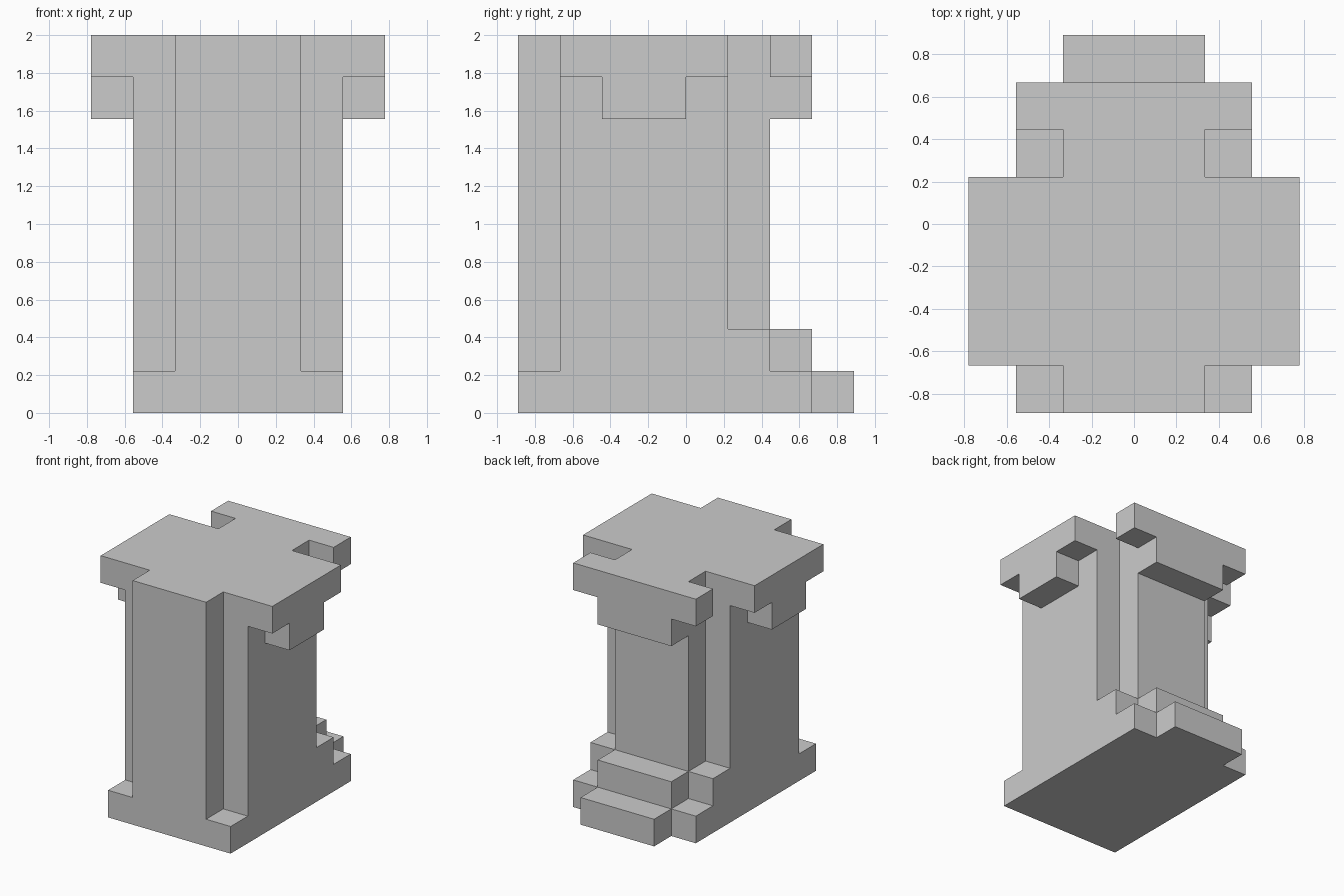
import bpy, bmesh
from mathutils import Vector

if "Cube" in bpy.data.objects:
    bpy.data.objects.remove(bpy.data.objects["Cube"])

U = 2 / 9  # one block of the grid

# Parts as (half width, y from, y to, z from, z to) in blocks, symmetric in x
PARTS = {
    "base": (2.5, -4, 3, 0, 1),
    "back_step_low": (1.5, 3, 4, 0, 1),
    "back_step_high": (1.5, 2, 3, 0, 2),
    "back_foot": (2.5, 1, 2, 0, 2),
    "shaft": (2.5, -3, 1, 0, 9),
    "shaft_front": (1.5, -4, -3, 0, 9),
    "shaft_back": (1.5, 1, 2, 0, 9),
    "cap_side_wings": (3.5, -3, 1, 8, 9),
    "cap_side_brackets": (3.5, -2, 0, 7, 8),
    "cap_back": (2.5, 2, 3, 8, 9),
    "cap_back_bracket": (1.5, 2, 3, 7, 8),
}


def part_cells(w, y0, y1, z0, z1):
    return {(i - w + 0.5, y + 0.5, z + 0.5)
            for i in range(int(2 * w)) for y in range(y0, y1) for z in range(z0, z1)}


# Merge all parts into one solid set of blocks
cells = set().union(*(part_cells(*p) for p in PARTS.values()))

# Skin: a quad on every exposed block side
bm = bmesh.new()
for c in cells:
    for axis in range(3):
        for s in (-1, 1):
            n = Vector((0, 0, 0))
            n[axis] = s
            if tuple(Vector(c) + n) in cells:
                continue
            a, b = Vector((0, 0, 0)), Vector((0, 0, 0))
            a[(axis + 1) % 3] = 0.5
            b[(axis + 2) % 3] = 0.5 * s
            mid = Vector(c) + n * 0.5
            bm.faces.new([bm.verts.new((mid + p) * U)
                          for p in (-a - b, a - b, a + b, -a + b)])

# Weld and merge coplanar quads into large flat faces
bmesh.ops.remove_doubles(bm, verts=bm.verts, dist=1e-4)
bmesh.ops.dissolve_limit(bm, angle_limit=0.01, verts=bm.verts, edges=bm.edges)
mesh = bpy.data.meshes.new("stepped_pillar")
bm.to_mesh(mesh)
bm.free()
bpy.context.collection.objects.link(bpy.data.objects.new("stepped_pillar", mesh))
